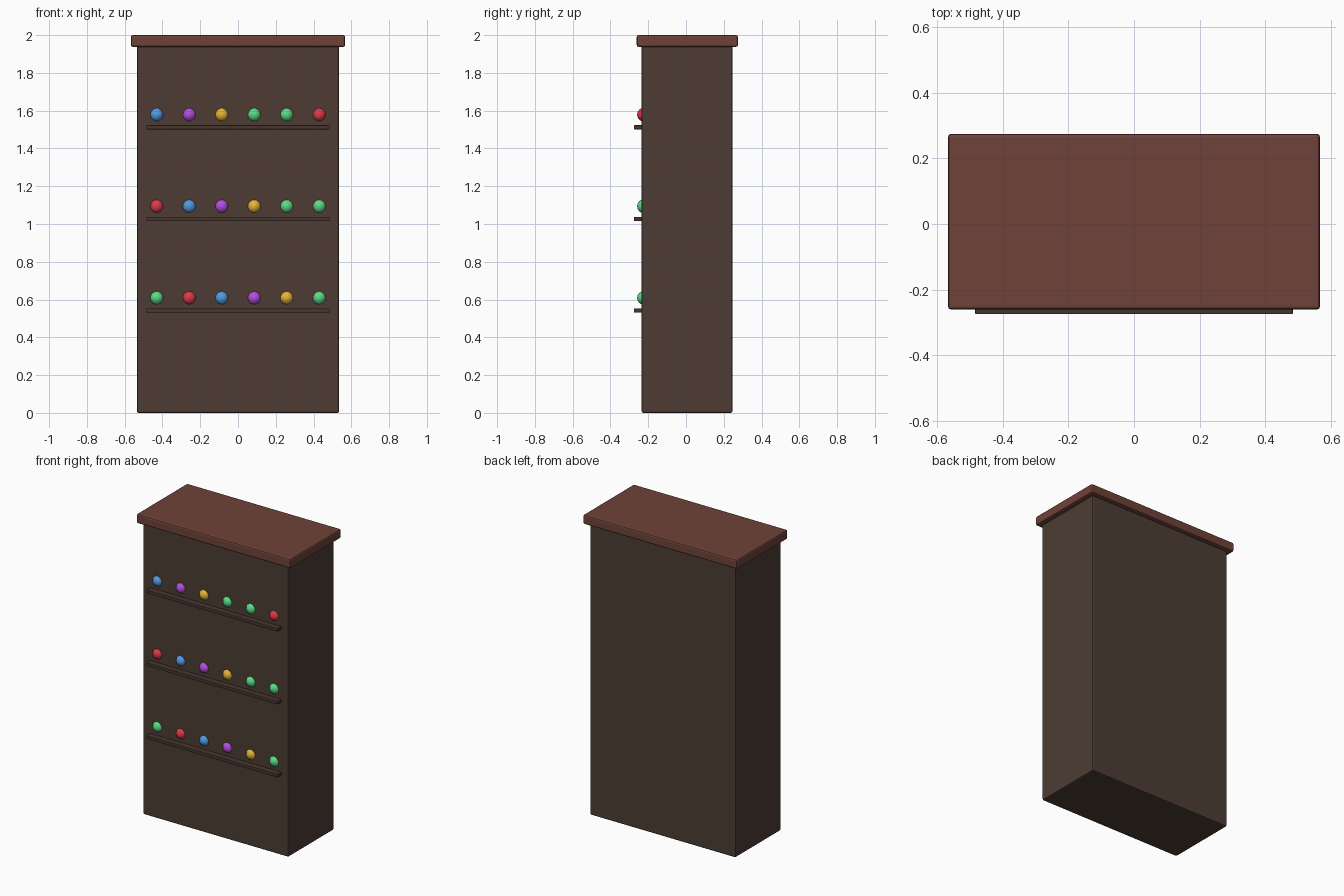
import bpy

if "Cube" in bpy.data.objects:
    bpy.data.objects.remove(bpy.data.objects["Cube"])

def material(name, r, g, b):
    # sRGB 0-255 to linear viewport colour
    m = bpy.data.materials.new(name)
    m.diffuse_color = [(c / 255) ** 2.2 for c in (r, g, b)] + [1]
    m.use_nodes = True
    m.node_tree.nodes["Principled BSDF"].inputs["Base Color"].default_value = m.diffuse_color
    return m

def box(name, x, y, z, mat, bevel):
    bpy.ops.mesh.primitive_cube_add(
        size=1, location=[(a + b) / 2 for a, b in (x, y, z)])
    o = bpy.context.object
    o.name = name
    o.scale = [b - a for a, b in (x, y, z)]
    bpy.ops.object.transform_apply(location=False, rotation=False, scale=True)
    o.data.materials.append(mat)
    mod = o.modifiers.new("bevel", 'BEVEL')
    mod.width = bevel
    mod.segments = 2
    return o

dark_wood = material("dark_wood", 78, 63, 55)
red_wood = material("red_wood", 110, 68, 59)
shelf_wood = material("shelf_wood", 72, 57, 50)
balls = [material("red", 220, 60, 75), material("blue", 82, 152, 228),
         material("purple", 178, 80, 222), material("gold", 228, 178, 58),
         material("green", 92, 218, 132)]
balls.append(balls[4])

# Cabinet body and overhanging top
box("cabinet_body", (-0.535, 0.535), (-0.235, 0.245), (0, 1.945), dark_wood, 0.008)
box("cabinet_top", (-0.567, 0.567), (-0.261, 0.275), (1.938, 2.0), red_wood, 0.01)

# Shelves, each with a row of coloured balls whose order shifts by one
for row in range(3):
    z = 0.542 + 0.485 * row
    box(f"shelf_{row}", (-0.484, 0.484), (-0.275, 0.2), (z - 0.011, z + 0.011),
        shelf_wood, 0.003)
    for i in range(6):
        bpy.ops.mesh.primitive_uv_sphere_add(
            segments=10, ring_count=8, radius=0.037,
            location=(-0.43 + 0.172 * i, -0.222, z + 0.067))
        o = bpy.context.object
        o.name = f"ball_{row}_{i}"
        o.data.materials.append(balls[(i + row - 1) % 6])
        bpy.ops.object.shade_smooth()
